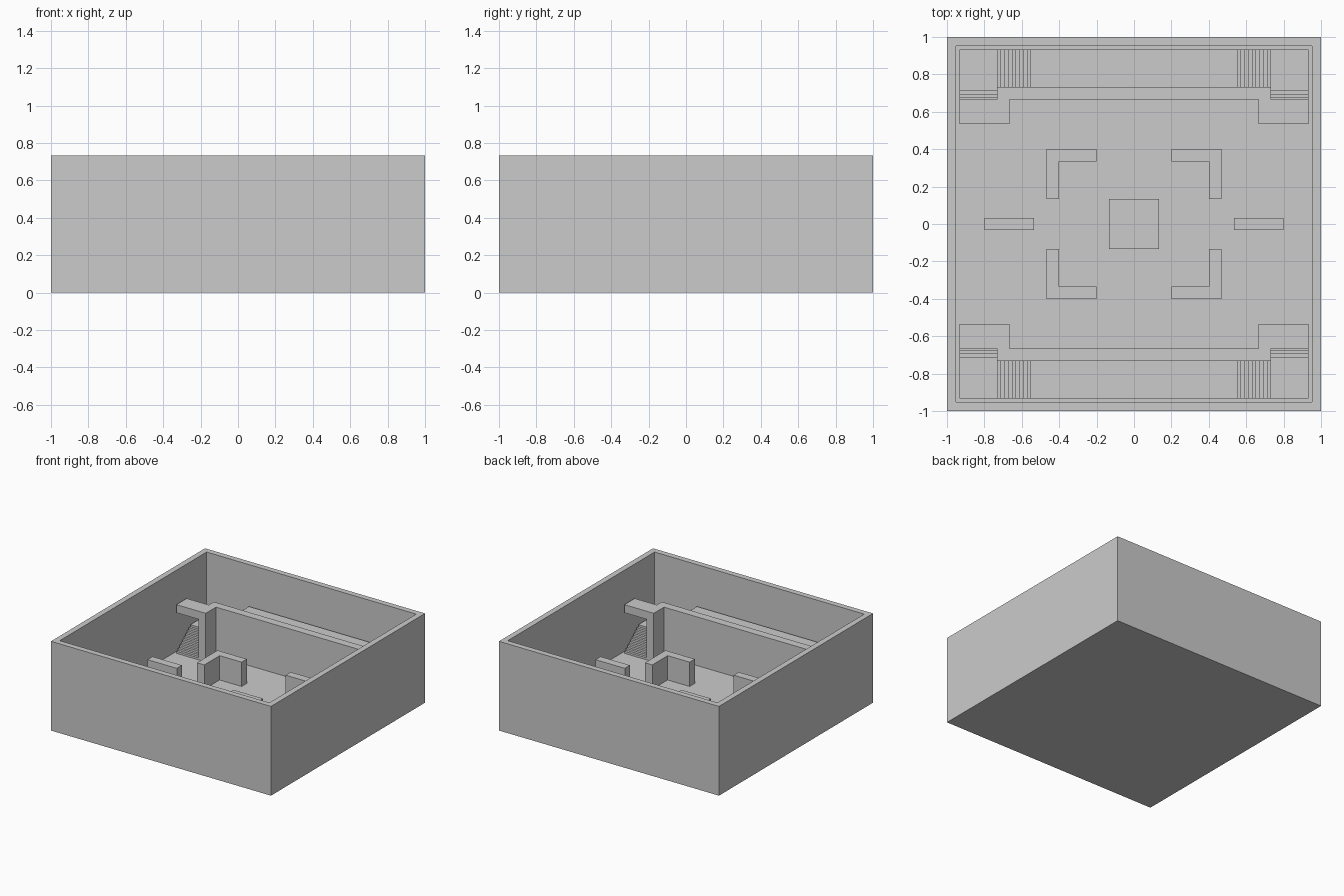
import bpy, bmesh
from mathutils import Vector

if "Cube" in bpy.data.objects:
    bpy.data.objects.remove(bpy.data.objects["Cube"])

U = 1 / 15          # one grid unit of the layout
FLOOR = U           # floor surface height
GALLERY = 6 * U     # raised walkway height
N = 10              # steps per flight
TREAD, RISE = 0.02, U / 4


def finish(name, bm, mirror=(False, False)):
    bmesh.ops.recalc_face_normals(bm, faces=bm.faces)
    mesh = bpy.data.meshes.new(name)
    bm.to_mesh(mesh)
    bm.free()
    ob = bpy.data.objects.new(name, mesh)
    bpy.context.collection.objects.link(ob)
    if any(mirror):
        mod = ob.modifiers.new("mirror", 'MIRROR')
        mod.use_axis = (mirror[0], mirror[1], False)
        mod.use_mirror_merge = False
    return ob


def prism(name, profile, axis, lo, hi, mirror=(False, False)):
    """Extrude a 2D profile along x, y or z from lo to hi."""
    place = {'x': lambda a, b: (lo, a, b),
             'y': lambda a, b: (a, lo, b),
             'z': lambda a, b: (a, b, lo)}[axis]
    bm = bmesh.new()
    face = bm.faces.new([bm.verts.new(place(a, b)) for a, b in profile])
    new = bmesh.ops.extrude_face_region(bm, geom=[face])["geom"]
    shift = Vector([hi - lo if axis == k else 0 for k in 'xyz'])
    bmesh.ops.translate(bm, vec=shift,
                        verts=[v for v in new if isinstance(v, bmesh.types.BMVert)])
    return finish(name, bm, mirror)


def rect(x0, x1, y0, y1):
    return [(x0, y0), (x1, y0), (x1, y1), (x0, y1)]


def steps(start, base):
    """Stair outline rising from (start, base) in the + direction."""
    pts = [(start, base)]
    for i in range(N):
        a, z = start + i * TREAD, base + (i + 1) * RISE
        pts += [(a, z)] if i == N - 1 else [(a, z), (a + TREAD, z)]
    return pts


# outer shell: block with a sunken top
bm = bmesh.new()
bmesh.ops.create_cube(bm, size=1)
for v in bm.verts:
    v.co = (v.co.x * 2, v.co.y * 2, (v.co.z + 0.5) * 11 * U)
top = max(bm.faces, key=lambda f: f.calc_center_median().z)
bmesh.ops.inset_region(bm, faces=[top], thickness=U)
inner = bmesh.ops.extrude_face_region(bm, geom=[top])["geom"]
bmesh.ops.translate(bm, vec=(0, 0, -10 * U),
                    verts=[v for v in inner if isinstance(v, bmesh.types.BMVert)])
if top.is_valid:
    bmesh.ops.delete(bm, geom=[top], context='FACES_ONLY')
finish("outer_walls", bm)

# lower flight, running from the arena up to the corner landing
landing = FLOOR + N * RISE
prism("lower_stairs", steps(8 * U, FLOOR) + [(11 * U, landing), (11 * U, FLOOR)],
      'x', 11 * U, 14 * U, (True, True))

# landings, upper flights and raised gallery as one long profile
half = [(-14 * U, FLOOR), (-14 * U, landing)] + steps(-11 * U, landing)
prism("gallery", half + [(-x, z) for x, z in reversed(half)],
      'y', 11 * U, 14 * U, (False, True))

# parapet wall in front of the gallery
prism("parapet", rect(-11 * U, 11 * U, 10 * U, 11 * U), 'z', FLOOR, 7 * U, (False, True))

# doorway over the lower flight: lintel with a pier
prism("doorway", [(14 * U, GALLERY), (14 * U, 7 * U), (10 * U, 7 * U),
                  (10 * U, FLOOR), (11 * U, FLOOR), (11 * U, GALLERY)],
      'y', 8 * U, 10 * U, (True, True))

# low cover walls on the arena floor
prism("corner_cover", [(3 * U, 5 * U), (3 * U, 6 * U), (7 * U, 6 * U),
                       (7 * U, 2 * U), (6 * U, 2 * U), (6 * U, 5 * U)],
      'z', FLOOR, 4 * U, (True, True))
prism("side_cover", rect(8 * U, 12 * U, -U / 2, U / 2), 'z', FLOOR, 4 * U, (True, False))

# central platform
prism("centre_platform", rect(-2 * U, 2 * U, -2 * U, 2 * U), 'z', FLOOR, 2 * U)
